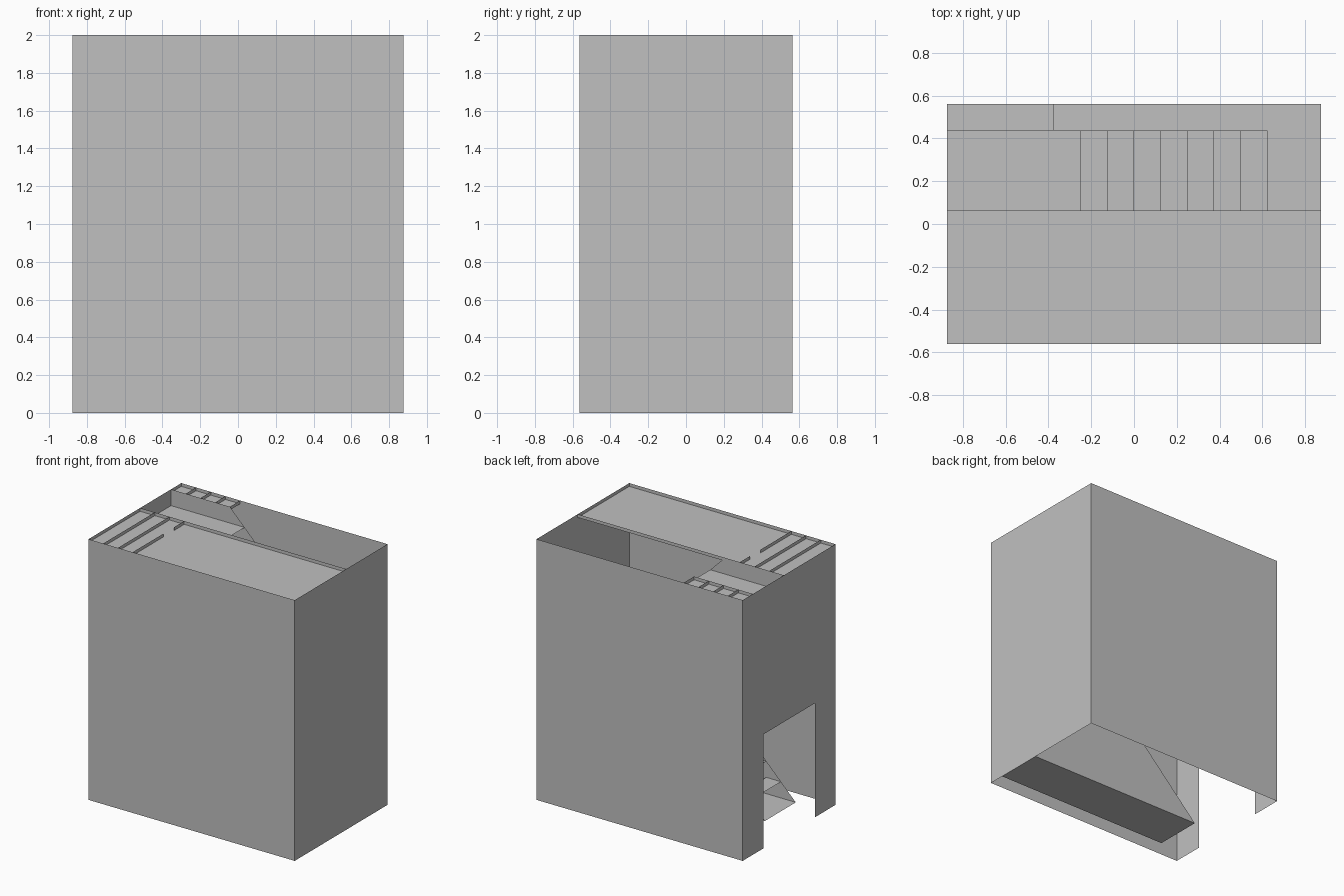
import bpy
import bmesh

if "Cube" in bpy.data.objects:
    bpy.data.objects.remove(bpy.data.objects["Cube"], do_unlink=True)

grey = bpy.data.materials.new("plain_grey")
grey.use_nodes = True
colour = (0.53, 0.53, 0.53, 1)
grey.diffuse_color = colour
grey.node_tree.nodes["Principled BSDF"].inputs["Base Color"].default_value = colour

U = 0.125               # grid module
W, D, H = 7 * U, 4.5 * U, 2.0
LIP = 0.025             # depth of the shallow top trays
STOREY = 7 * U


def build(name, polygons):
    """One object out of flat sheets, each given as a list of corners."""
    bm = bmesh.new()
    for points in polygons:
        bm.faces.new([bm.verts.new(p) for p in points])
    bmesh.ops.remove_doubles(bm, verts=bm.verts, dist=1e-5)
    mesh = bpy.data.meshes.new(name)
    bm.to_mesh(mesh)
    bm.free()
    mesh.materials.append(grey)
    obj = bpy.data.objects.new(name, mesh)
    bpy.context.collection.objects.link(obj)
    return obj


def level(x0, x1, y0, y1, z):
    return [(x0, y0, z), (x1, y0, z), (x1, y1, z), (x0, y1, z)]


def across_x(x, y0, y1, z0, z1):
    return [(x, y0, z0), (x, y1, z0), (x, y1, z1), (x, y0, z1)]


def across_y(y, x0, x1, z0, z1):
    return [(x0, y, z0), (x1, y, z0), (x1, y, z1), (x0, y, z1)]


# Outer walls
build("front_wall", [across_y(-D, -W, W, 0, H)])
build("back_wall", [across_y(D, W, -W, 0, H)])
build("left_wall", [across_x(W, -D, D, 0, H)])

# Right wall with its doorway
door = 2.5 * U
build("right_wall", [[(-W, y, z) for y, z in (
    (D, 0), (door, 0), (door, STOREY), (-door, STOREY),
    (-door, 0), (-D, 0), (-D, H), (D, H))]])

# Floor between the storeys
build("middle_floor", [level(-W, W, -D, D, STOREY)])

# Top floor: a shallow tray with thin upright dividers
inner = 0.5 * U
top = H - LIP
sheets = [level(-W, W, -D, inner, top), across_y(inner, W, -W, top, H)]
for x in (-6 * U, -5 * U):
    sheets.append(across_x(x, -D, inner, top, H))
for y0, y1 in ((-D, -1.5 * U), (-inner, inner)):
    sheets.append(across_x(-4 * U, y0, y1, top, H))
build("top_floor", sheets)

# Narrow ledge along the back wall
outer = 3.5 * U
sheets = [level(-W, -3 * U, outer, D, top), across_y(outer, -W, -3 * U, top, H)]
sheets += [across_x(-i * U, outer, D, top, H) for i in range(3, 7)]
build("back_ledge", sheets)

# Lower flight: base plate, open treads and sloped side panels
build("lower_base", [level(-5 * U, W, -outer, -inner, 0)[::-1]])
build("lower_treads", [level((i - 5) * U, (i - 4) * U, -outer, -inner, i * U)
                       for i in range(1, 7)])
build("lower_sides", [[(-5 * U, y, 0), (W, y, 0), (W, y, STOREY), (2 * U, y, STOREY)]
                      for y in (-outer, -inner)])

# Upper flight: landing, open treads and sloped side panels
build("upper_landing", [level(-W, -2 * U, inner, outer, H - U)])
build("upper_treads", [level((i - 3) * U, (i - 2) * U, inner, outer, H - (i + 1) * U)
                       for i in range(1, 8)])
build("upper_sides", [[(-W, y, STOREY), (6 * U, y, STOREY), (-3 * U, y, H), (-W, y, H)]
                      for y in (inner, outer)])
